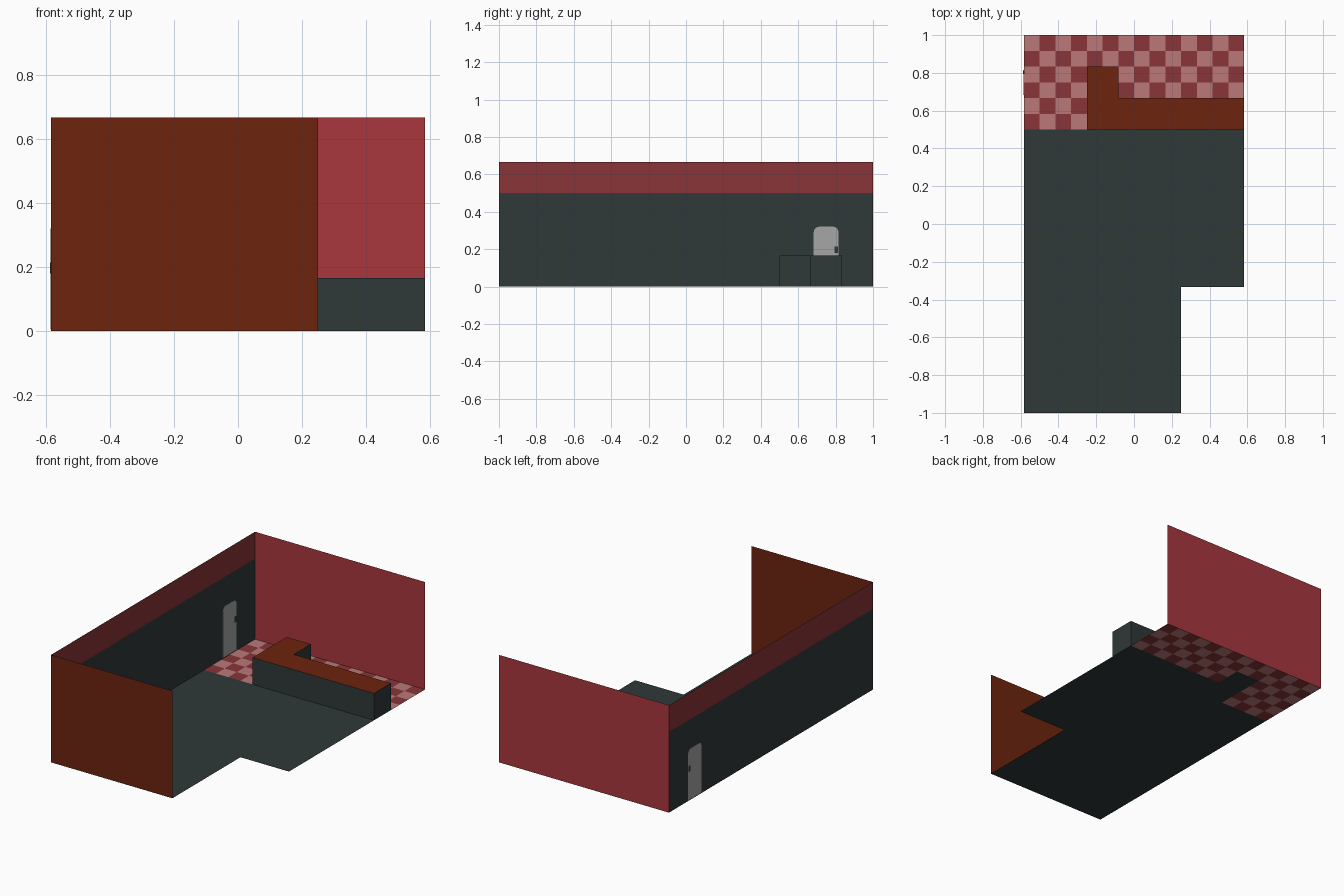
import bpy, bmesh, math

if "Cube" in bpy.data.objects:
    bpy.data.objects.remove(bpy.data.objects["Cube"])

U = 1 / 6                      # building module
X0, X1 = -3.5 * U, 3.5 * U     # room width


def material(name, rgb):
    m = bpy.data.materials.new(name)
    lin = [((c / 255 + 0.055) / 1.055) ** 2.4 if c > 10 else c / 255 / 12.92 for c in rgb]
    m.diffuse_color = (*lin, 1)
    m.use_nodes = True
    m.node_tree.nodes["Principled BSDF"].inputs["Base Color"].default_value = m.diffuse_color
    return m


brown = material("rust_brown", (109, 36, 15))
slate = material("dark_slate", (47, 56, 56))
crimson = material("crimson", (168, 55, 62))
maroon = material("maroon", (137, 53, 56))
pink = material("dusty_pink", (187, 121, 122))
grey = material("door_grey", (166, 166, 166))


def finish(name, bm, mats):
    me = bpy.data.meshes.new(name)
    bm.to_mesh(me)
    bm.free()
    for m in mats:
        me.materials.append(m)
    ob = bpy.data.objects.new(name, me)
    bpy.context.collection.objects.link(ob)
    return ob


def panel(name, pts, mat):
    bm = bmesh.new()
    bm.faces.new([bm.verts.new(p) for p in pts])
    return finish(name, bm, [mat])


def extruded(name, pts, offset, mats, rule=None):
    """Closed prism from an outline; rule picks the material of each face."""
    bm = bmesh.new()
    base = bm.faces.new([bm.verts.new(p) for p in pts])
    new = bmesh.ops.extrude_face_region(bm, geom=[base], use_keep_orig=True)["geom"]
    bmesh.ops.translate(bm, vec=offset, verts=[v for v in new if isinstance(v, bmesh.types.BMVert)])
    bmesh.ops.recalc_face_normals(bm, faces=bm.faces)
    for f in bm.faces:
        f.material_index = rule(f) if rule else 0
    return finish(name, bm, mats)


def wall_x(name, xa, xb, y, mat):
    return panel(name, [(xa, y, 0), (xb, y, 0), (xb, y, 4 * U), (xa, y, 4 * U)], mat)


# main floor with the notched front right corner
panel("main_floor", [(X0, -1, 0), (1.5 * U, -1, 0), (1.5 * U, -2 * U, 0),
                     (X1, -2 * U, 0), (X1, 3 * U, 0), (X0, 3 * U, 0)], slate)

# front and back walls
front = wall_x("front_wall", X0, 1.5 * U, -1, brown)
back = wall_x("back_wall", X1, X0, 1, crimson)

# left wall: dark lower part, maroon band on top
for name, za, zb, mat in (("left_wall_lower", 0, 3 * U, slate), ("left_wall_band", 3 * U, 4 * U, maroon)):
    panel(name, [(X0, 1, za), (X0, -1, za), (X0, -1, zb), (X0, 1, zb)][::-1], mat)

# checkered floor, left open under the counter
T = U / 2
bm = bmesh.new()
for i in range(14):
    for j in range(6):
        x, y = X0 + i * T, 1 - (j + 1) * T
        cx, cy = x + T / 2, y + T / 2
        under_bar = cx > -1.5 * U and cy < 4 * U
        under_arm = -1.5 * U < cx < -0.5 * U and cy < 5 * U
        if under_bar or under_arm:
            continue
        f = bm.faces.new([bm.verts.new((x + a * T, y + b * T, 0))
                          for a, b in ((0, 0), (1, 0), (1, 1), (0, 1))])
        f.material_index = (i + j) % 2
bmesh.ops.remove_doubles(bm, verts=bm.verts, dist=1e-4)
finish("checkered_floor", bm, [pink, maroon])

# L-shaped counter: slate sides, brown top
outline = [(-1.5, 3), (3.5, 3), (3.5, 4), (-0.5, 4), (-0.5, 5), (-1.5, 5)]
extruded("counter", [(x * U, y * U, 0) for x, y in outline], (0, 0, U), [slate, brown],
         lambda f: int(f.normal.z > 0.5))

# thin door with rounded top corners, seen on both sides of the left wall
ya, yb, zt, r = 0.683, 0.815, 0.32, 0.028
arc = [(ya, 0.006), (yb, 0.006)]
for cy, start in ((yb - r, 0), (ya + r, 90)):
    for k in range(5):
        a = math.radians(start + k * 22.5)
        arc.append((cy + r * math.cos(a), zt - r + r * math.sin(a)))
extruded("door", [(X0 - 0.002, y, z) for y, z in arc], (0.004, 0, 0), [grey])

# small door handle plate
extruded("door_handle", [(X0 - 0.003, y, z) for y, z in
                         ((0.795, 0.18), (0.812, 0.18), (0.812, 0.215), (0.795, 0.215))],
         (0.006, 0, 0), [slate])
